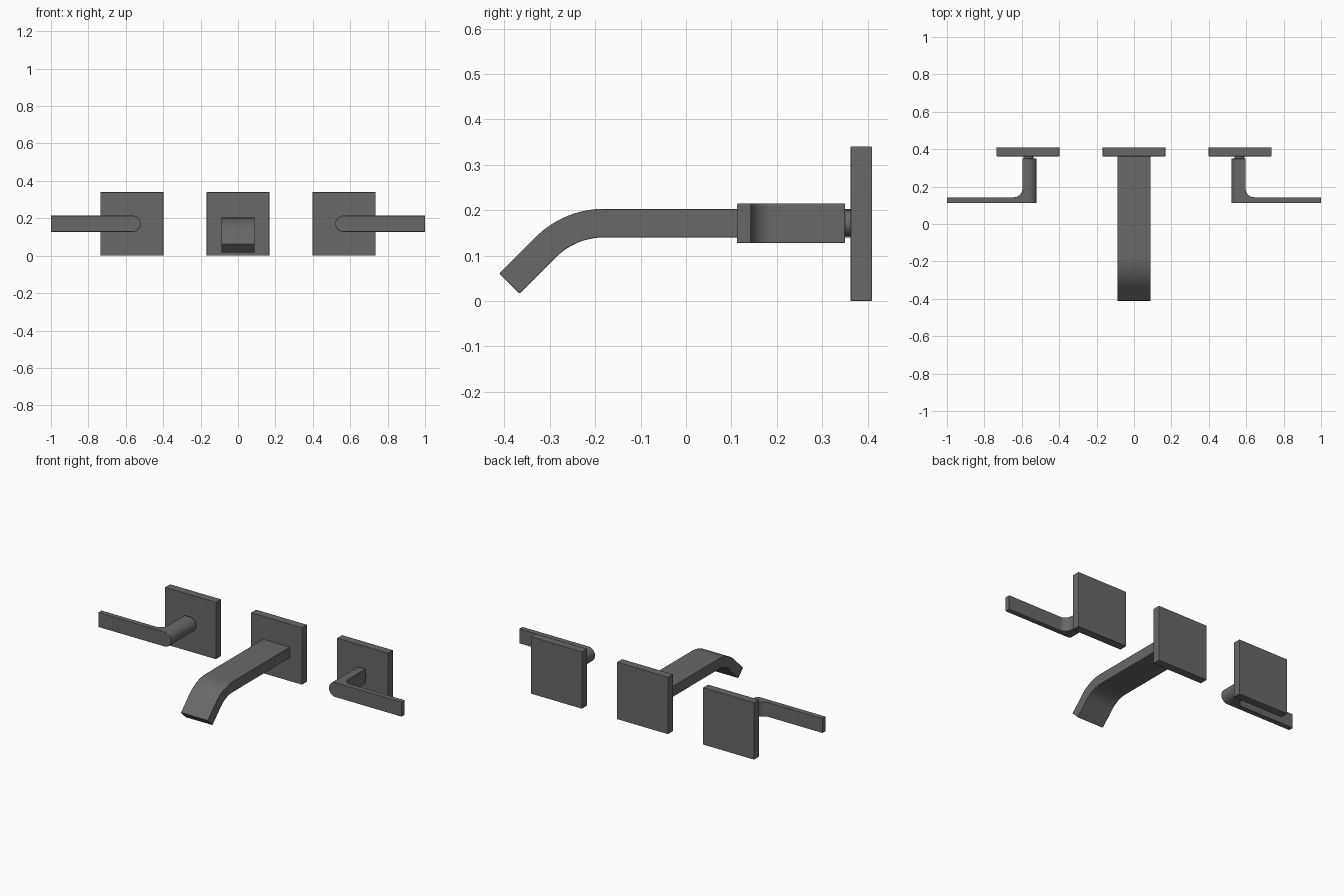
import bpy, bmesh, math
from mathutils import Vector

cube = bpy.data.objects.get("Cube")
if cube:
    bpy.data.objects.remove(cube, do_unlink=True)

metal = bpy.data.materials.new("dark grey metal")
metal.use_nodes = True
colour = (0.14, 0.14, 0.14, 1)
metal.diffuse_color = colour
metal.node_tree.nodes["Principled BSDF"].inputs["Base Color"].default_value = colour

MID_Z = 0.171
BACK, PLATE_FRONT = 0.41, 0.362


def arc(cx, cy, r, start, end, steps=14):
    angles = [math.radians(start + (end - start) * i / steps) for i in range(steps + 1)]
    return [(cx + r * math.cos(a), cy + r * math.sin(a)) for a in angles]


def prism(name, points, place, direction):
    """Extrude a flat outline; place turns each 2D point into a 3D one."""
    bm = bmesh.new()
    face = bm.faces.new([bm.verts.new(place(u, v)) for u, v in points])
    extruded = bmesh.ops.extrude_face_region(bm, geom=[face])["geom"]
    moved = [g for g in extruded if isinstance(g, bmesh.types.BMVert)]
    bmesh.ops.translate(bm, verts=moved, vec=Vector(direction))
    bmesh.ops.recalc_face_normals(bm, faces=bm.faces)
    mesh = bpy.data.meshes.new(name)
    bm.to_mesh(mesh)
    bm.free()
    mesh.materials.append(metal)
    obj = bpy.data.objects.new(name, mesh)
    bpy.context.collection.objects.link(obj)
    return obj


def finish(obj, bevel=0.0):
    bpy.ops.object.select_all(action='DESELECT')
    obj.select_set(True)
    bpy.context.view_layer.objects.active = obj
    if bevel:
        mod = obj.modifiers.new("soft edges", 'BEVEL')
        mod.width = bevel
        mod.segments = 2
        mod.limit_method = 'ANGLE'
        mod.angle_limit = math.radians(40)
    bpy.ops.object.shade_smooth_by_angle(angle=math.radians(35))


def wall_plate(name, x):
    half = 0.168
    square = [(x - half, 0), (x + half, 0), (x + half, 0.34), (x - half, 0.34)]
    plate = prism(name, square, lambda u, v: (u, PLATE_FRONT, v), (0, BACK - PLATE_FRONT, 0))
    finish(plate, 0.002)


def handle(side, s):
    # L-shaped lever and post seen from above, with a filleted inside corner
    inner, outer, tip = 0.52, 0.597, 1.0
    front, lever_back, post_back, fillet = 0.112, 0.143, 0.35, 0.045
    outline = [(inner, front), (tip, front), (tip, lever_back)]
    outline += arc(outer + fillet, lever_back + fillet, fillet, 270, 180)
    outline += [(outer, post_back), (inner, post_back)]
    lever = prism(side + "_lever_handle", outline,
                  lambda u, v: (s * u, v, MID_Z - 0.06), (0, 0, 0.12))
    # Round-ended bar that trims the lever and post in front elevation
    r = 0.0435
    slot = arc(inner + r, MID_Z, r, 90, 270, 24)
    slot += [(tip + 0.1, MID_Z - r), (tip + 0.1, MID_Z + r)]
    cutter = prism("trim_helper", slot, lambda u, v: (s * u, 0, v), (0, 0.5, 0))
    cutter.hide_render = True
    mod = lever.modifiers.new("round end", 'BOOLEAN')
    mod.operation = 'INTERSECT'
    mod.solver = 'EXACT'
    mod.object = cutter
    bpy.context.view_layer.objects.active = lever
    bpy.ops.object.modifier_apply(modifier=mod.name)
    bpy.data.objects.remove(cutter, do_unlink=True)
    finish(lever, 0.002)

    # Short round neck joining the post to its plate
    circle = arc(0.564, MID_Z, 0.028, 0, 360, 32)[:-1]
    neck = prism(side + "_handle_neck", circle,
                 lambda u, v: (s * u, post_back - 0.005, v), (0, 0.02, 0))
    finish(neck)


# Spout: straight bar, downward bend, then a short sloping end
top, thick, bend_y, radius = 0.203, 0.063, -0.18, 0.215
axis_z = top - radius
run = 0.112 * math.sqrt(0.5)
upper = arc(bend_y, axis_z, radius, 90, 135)
lower = arc(bend_y, axis_z, radius - thick, 135, 90)
spout_side = [(PLATE_FRONT + 0.005, top)] + upper
spout_side += [(p[0] - run, p[1] - run) for p in (upper[-1], lower[0])]
spout_side += lower + [(PLATE_FRONT + 0.005, top - thick)]
spout = prism("spout", spout_side, lambda u, v: (-0.089, u, v), (0.178, 0, 0))
finish(spout, 0.002)

wall_plate("spout_plate", 0)
for side, s in (("left", 1), ("right", -1)):
    wall_plate(side + "_handle_plate", s * 0.567)
    handle(side, s)
